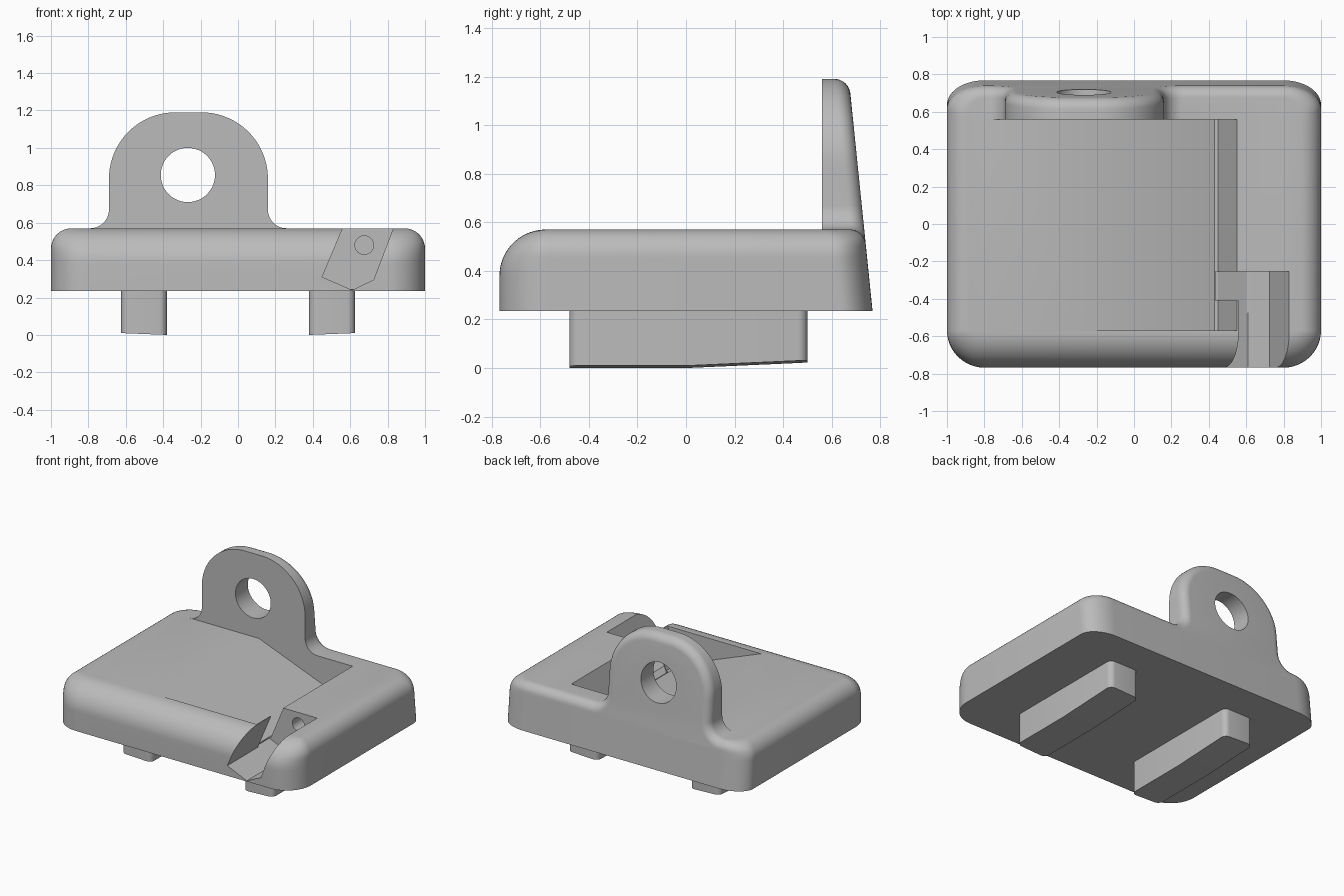
import bpy, bmesh, math

cube = bpy.data.objects.get("Cube")
if cube:
    bpy.data.objects.remove(cube, do_unlink=True)

BASE, TOP = 0.235, 0.57           # plate underside and top
HALF_X, HALF_Y = 1.0, 0.768
BACK_SLOPE = 0.102                # lean of the back face
FRONT_R, SIDE_R, BACK_R = 0.19, 0.11, 0.058
TAB_X, TAB_FRONT = -0.265, 0.56

grey = bpy.data.materials.new("plain grey")
grey.use_nodes = True
colour = (0.5, 0.5, 0.5, 1)
grey.diffuse_color = colour
grey.node_tree.nodes["Principled BSDF"].inputs["Base Color"].default_value = colour


def back_y(z):
    return HALF_Y - BACK_SLOPE * (z - BASE)


def arc(cx, cy, rx, ry, start, end, steps=12):
    angles = [math.radians(start + (end - start) * i / steps) for i in range(steps + 1)]
    return [(cx + rx * math.cos(a), cy + ry * math.sin(a)) for a in angles]


def loft(name, rings):
    """Skin a stack of equal-length closed rings and cap both ends."""
    bm = bmesh.new()
    loops = [[bm.verts.new(p) for p in ring] for ring in rings]
    for a, b in zip(loops, loops[1:]):
        for i in range(len(a)):
            j = (i + 1) % len(a)
            bm.faces.new((a[i], a[j], b[j], b[i]))
    bm.faces.new(loops[0][::-1])
    bm.faces.new(loops[-1])
    bmesh.ops.recalc_face_normals(bm, faces=bm.faces)
    mesh = bpy.data.meshes.new(name)
    bm.to_mesh(mesh)
    bm.free()
    mesh.materials.append(grey)
    obj = bpy.data.objects.new(name, mesh)
    bpy.context.collection.objects.link(obj)
    return obj


def prism(name, profile, y0, y1):
    return loft(name, [[(x, y, z) for x, z in profile] for y in (y0, y1)])


def cut(obj, cutters):
    for cutter in cutters:
        cutter.hide_render = True
        mod = obj.modifiers.new("cut", 'BOOLEAN')
        mod.operation, mod.solver, mod.object = 'DIFFERENCE', 'EXACT', cutter
    bpy.context.view_layer.update()
    graph = bpy.context.evaluated_depsgraph_get()
    mesh = bpy.data.meshes.new_from_object(obj.evaluated_get(graph))
    obj.modifiers.clear()
    obj.data = mesh
    for cutter in cutters:
        bpy.data.objects.remove(cutter, do_unlink=True)


def smooth(obj):
    bpy.ops.object.select_all(action='DESELECT')
    obj.select_set(True)
    bpy.context.view_layer.objects.active = obj
    bpy.ops.object.shade_smooth_by_angle(angle=math.radians(30))


def fillet_inset(z, r):
    h = max(0, z - (TOP - r))
    return r - math.sqrt(max(0, r * r - h * h))


# Plate: rounded outlines stacked with a different top fillet on each side
def plate_ring(z):
    side = fillet_inset(z, SIDE_R)
    front = fillet_inset(z, FRONT_R)
    x = HALF_X - side
    y0, y1 = -HALF_Y + front, back_y(z) - fillet_inset(z, BACK_R)
    rx, rf, rb = 0.2 - side, 0.2 - front, 0.13
    pts = (arc(x - rx, y1 - rb, rx, rb, 0, 90) + arc(-x + rx, y1 - rb, rx, rb, 90, 180)
           + arc(-x + rx, y0 + rf, rx, rf, 180, 270) + arc(x - rx, y0 + rf, rx, rf, 270, 360))
    return [(px, py, z) for px, py in pts]


levels = [BASE] + [TOP - FRONT_R + FRONT_R * math.sin(math.pi / 2 * i / 18) for i in range(19)]
plate = loft("plate", [plate_ring(z) for z in levels])

# Ramped pocket, angled latch channel, side opening and screw hole
pocket = prism("pocket_cutter", [(-0.35, 0.62), (0.43, 0.32), (0.45, 0.325), (0.572, 0.62)],
               -0.57, TAB_FRONT)
channel = prism("channel_cutter", [(0.581, 0.62), (0.45, 0.31), (0.61, 0.24), (0.725, 0.295),
                                   (0.849, 0.62)], -0.9, -0.255)
opening = prism("opening_cutter", [(0.53, 0.61), (0.62, 0.61), (0.5, 0.305), (0.432, 0.312)],
                -0.41, -0.255)
screw = prism("screw_cutter", arc(0.675, 0.48, 0.05, 0.05, 0, 345, 23), -0.3, -0.02)
cut(plate, [pocket, channel, opening, screw])
smooth(plate)


# Upright tab: domed outline with flared foot and a rounded back edge
def tab_outline(d):
    half = (arc(0.525, 0.67, 0.1 + d, 0.1 + d, 270, 180)
            + arc(0.07, 0.835, 0.355 - d, 0.355 - d, 0, 90, 20))
    half = [(0.525, 0.48)] + half
    return [(TAB_X + x, z) for x, z in half] + [(TAB_X - x, z) for x, z in reversed(half)]


rings = [[(x, TAB_FRONT, z) for x, z in tab_outline(0)]]
for i in range(9):
    a = math.pi / 2 * i / 8
    d = BACK_R * (1 - math.cos(a))
    drop = BACK_R * (1 - math.sin(a))
    rings.append([(x, back_y(z) - drop, z) for x, z in tab_outline(d)])
tab = loft("tab", rings)
cut(tab, [prism("eye_cutter", arc(-0.268, 0.855, 0.145, 0.145, 0, 352.5, 47), 0.4, 0.9)])
smooth(tab)

# Two runners with rounded corners and slightly tapered soles
for name, side in (("left_runner", 1), ("right_runner", -1)):
    x0, x1, y0, y1, r = 0.38, 0.625, -0.48, 0.5, 0.04
    outline = ([(x1, 0)] + arc(x1 - r, y1 - r, r, r, 0, 90, 6) + arc(x0 + r, y1 - r, r, r, 90, 180, 6)
               + [(x0, 0)] + arc(x0 + r, y0 + r, r, r, 180, 270, 6)
               + arc(x1 - r, y0 + r, r, r, 270, 360, 6))
    sole = [(side * x, y, 0.04 * (x - x0) + 0.045 * max(0, y)) for x, y in outline]
    runner = loft(name, [sole, [(side * x, y, BASE + 0.01) for x, y in outline]])
    # Split the sole where it starts to rise
    bm = bmesh.new()
    bm.from_mesh(runner.data)
    bm.verts.ensure_lookup_table()
    bmesh.ops.connect_verts(bm, verts=[v for v in bm.verts if abs(v.co.y) < 1e-5 and v.co.z < 0.1])
    bm.to_mesh(runner.data)
    bm.free()
    smooth(runner)
